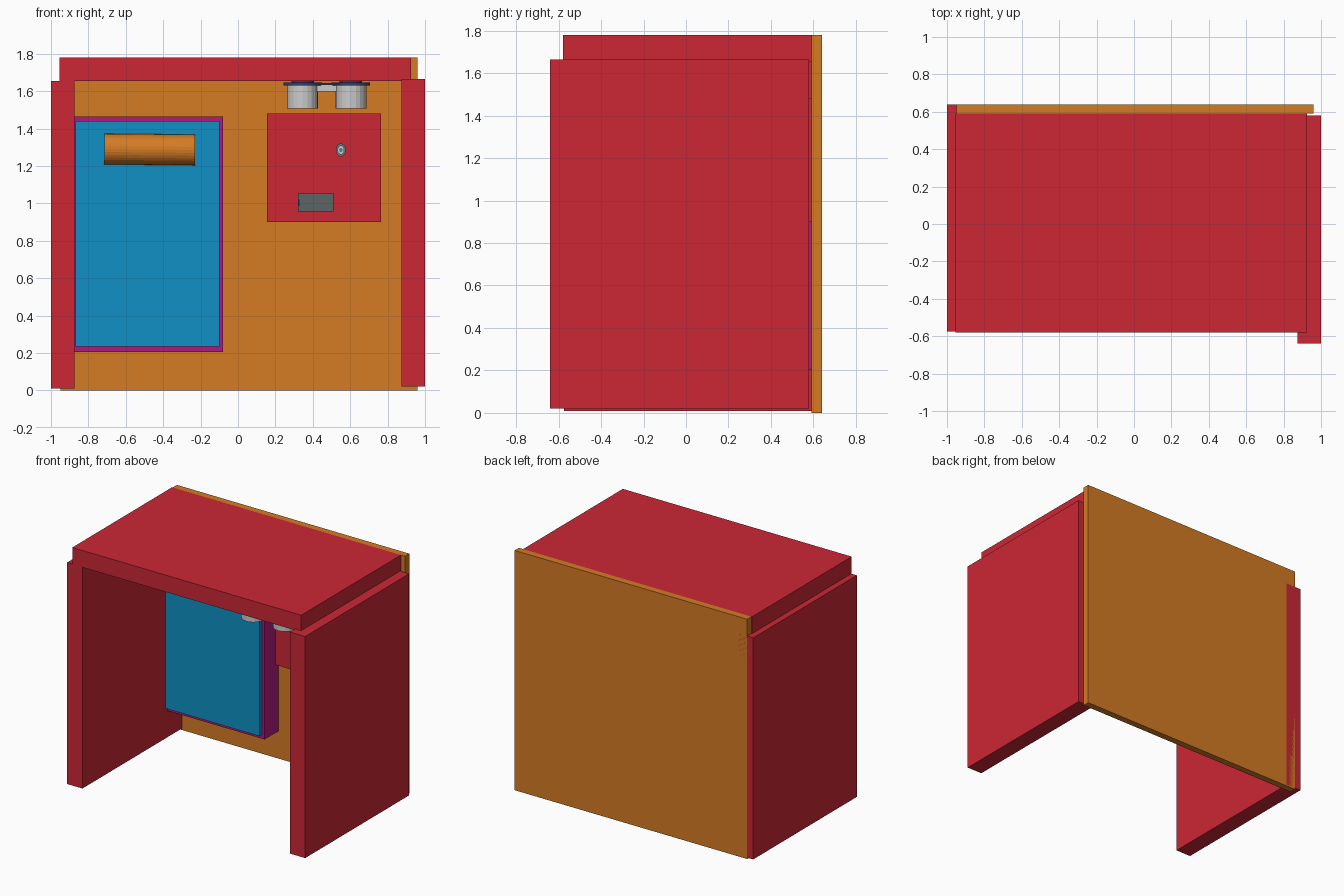
import bpy, bmesh, math
from mathutils import Matrix

if "Cube" in bpy.data.objects:
    bpy.data.objects.remove(bpy.data.objects["Cube"])


def mat(name, rgb):
    m = bpy.data.materials.new(name)
    m.diffuse_color = (*rgb, 1)
    m.use_nodes = True
    m.node_tree.nodes["Principled BSDF"].inputs["Base Color"].default_value = m.diffuse_color
    return m


RED = mat("red", (0.6, 0.02, 0.035))
ORANGE = mat("orange", (0.66, 0.2, 0.018))
BLUE = mat("blue", (0.005, 0.28, 0.55))
MAGENTA = mat("magenta", (0.44, 0.01, 0.21))
NAVY = mat("navy", (0.03, 0.05, 0.14))
STEEL = mat("steel", (0.12, 0.2, 0.24))
DARK = mat("dark_grey", (0.11, 0.125, 0.13))


def finish(name, bm, material=None):
    me = bpy.data.meshes.new(name)
    bm.to_mesh(me)
    bm.free()
    ob = bpy.data.objects.new(name, me)
    bpy.context.collection.objects.link(ob)
    if material:
        me.materials.append(material)
    return ob


def box(name, x, y, z, material=None):
    bm = bmesh.new()
    bmesh.ops.create_cube(bm, size=1)
    for v in bm.verts:
        v.co = [(r[0] + r[1]) / 2 + c * (r[1] - r[0]) for r, c in zip((x, y, z), v.co)]
    return finish(name, bm, material)


def cylinder(name, loc, r, depth, axis="Z", material=None, sides=24, scale=(1, 1, 1), r2=None):
    bm = bmesh.new()
    bmesh.ops.create_cone(bm, cap_ends=True, segments=sides, radius1=r,
                          radius2=r if r2 is None else r2, depth=depth)
    turn = {"X": Matrix.Rotation(math.pi / 2, 4, "Y"),
            "Y": Matrix.Rotation(math.pi / 2, 4, "X"), "Z": Matrix()}[axis]
    bm.transform(turn)
    ob = finish(name, bm, material)
    ob.location = loc
    ob.scale = scale
    return ob


# Cabinet shell: slabs are slightly offset from each other
box("back_panel", (-0.95, 0.96), (0.59, 0.64), (0, 1.78), ORANGE)
box("left_wall", (-1, -0.875), (-0.575, 0.64), (0.01, 1.655), RED)
box("right_wall", (0.875, 1), (-0.64, 0.58), (0.02, 1.665), RED)
box("counter_top", (-0.955, 0.925), (-0.58, 0.59), (1.655, 1.78), RED)

# Cooler box with door and round handle
box("cooler_body", (-0.88, -0.08), (0.425, 0.59), (0.205, 1.465), MAGENTA)
box("cooler_door", (-0.87, -0.10), (0.395, 0.425), (0.235, 1.44), BLUE)
handle = cylinder("cooler_handle", (-0.472, 0.39, 1.288), 0.082, 0.485, "X", ORANGE, 32)
handle.rotation_euler.y = math.radians(0.6)

# Wall box with tray and oval button
box("wall_box", (0.155, 0.765), (0.22, 0.59), (0.9, 1.48), RED)
box("tray", (0.32, 0.51), (0.2, 0.22), (0.955, 1.055), DARK)
box("tray_latch", (0.32, 0.332), (0.195, 0.2), (0.985, 1.02), NAVY)
oval = (0.75, 1, 1)
cylinder("button_base", (0.55, 0.21, 1.285), 0.035, 0.02, "Y", STEEL, 24, oval)
cylinder("button_ring", (0.55, 0.195, 1.285), 0.024, 0.012, "Y", None, 24, oval)
cylinder("button_cap", (0.55, 0.187, 1.285), 0.012, 0.01, "Y", STEEL, 16, oval)

# Twin canisters hung under the counter from a rounded plate
LAMP_Y = -0.31
for side, x in (("left", 0.345), ("right", 0.604)):
    cylinder(side + "_canister", (x, LAMP_Y, 1.57), 0.083, 0.125, "Z", None, 20)
    cylinder(side + "_rim", (x, LAMP_Y, 1.638), 0.103, 0.014, "Z", NAVY, 24)
    cylinder(side + "_mount", (x, LAMP_Y, 1.65), 0.06, 0.012, "Z", NAVY, 16)
box("canister_bridge", (0.42, 0.53), (LAMP_Y - 0.03, LAMP_Y + 0.03), (1.597, 1.632))
box("rim_plate", (0.345, 0.604), (LAMP_Y - 0.09, LAMP_Y + 0.09), (1.632, 1.644), NAVY)
